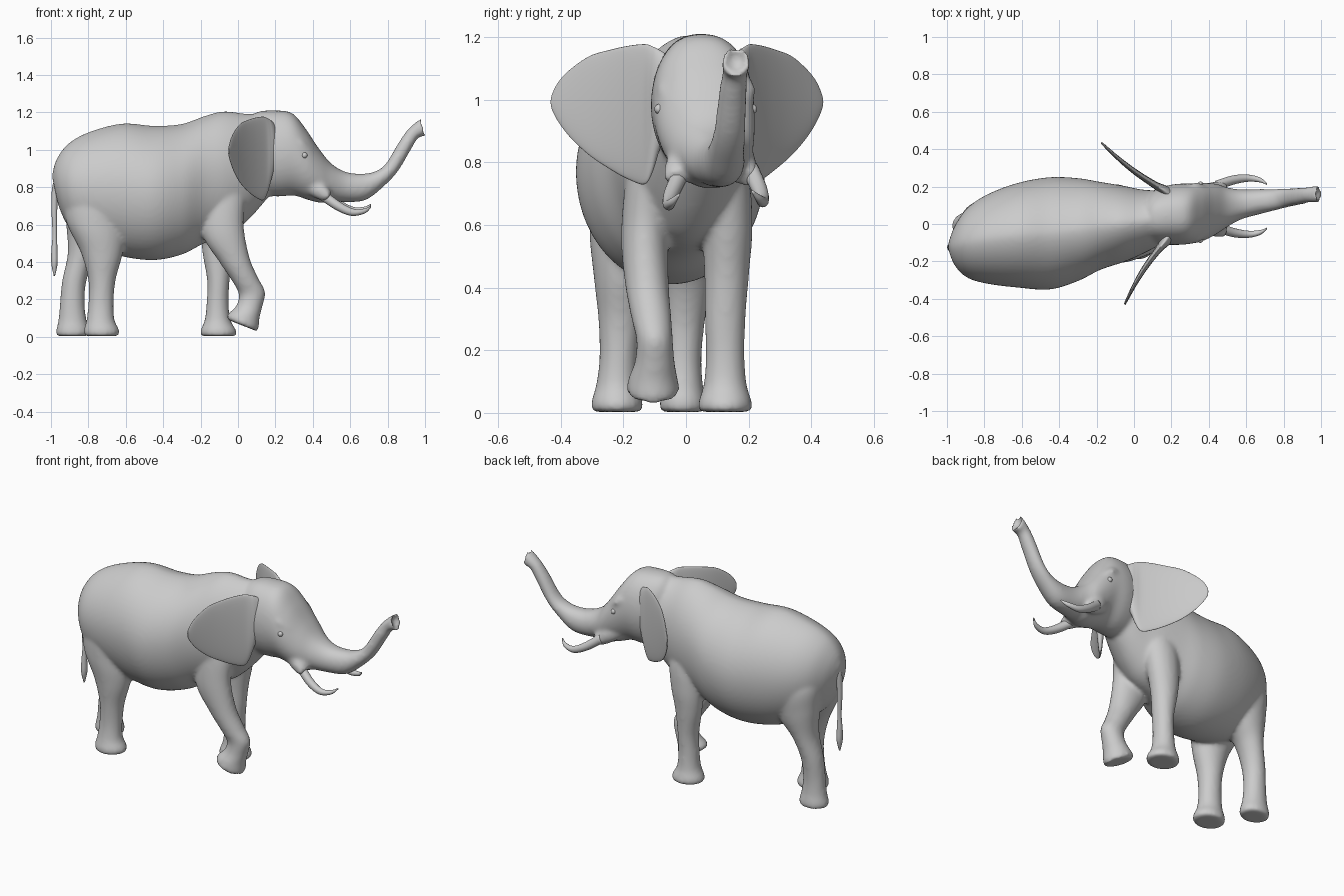
import bpy, bmesh, math
from mathutils import Vector


def catmull(rows, steps=7):
    """Smoothly interpolate a list of number tuples."""
    out = []
    for i in range(len(rows) - 1):
        p0, p1, p2 = rows[max(i - 1, 0)], rows[i], rows[i + 1]
        p3 = rows[min(i + 2, len(rows) - 1)]
        for k in range(steps):
            t = k / steps
            out.append(tuple(
                0.5 * (2 * b + (c - a) * t + (2 * a - 5 * b + 4 * c - d) * t * t
                       + (3 * b - a - 3 * c + d) * t ** 3)
                for a, b, c, d in zip(p0, p1, p2, p3)))
    out.append(tuple(rows[-1]))
    return out


def loft(bm, rings, sides=48, top=1):
    """Skin closed ovals (centre, half axis, half axis); top > 1 makes a ridge, < 1 flattens."""
    loops = []
    for c, a, b in rings:
        loop = []
        for i in range(sides):
            t = 2 * math.pi * i / sides
            s = math.sin(t)
            if math.cos(t) > 0:
                s = math.copysign(abs(s) ** top, s)
            loop.append(bm.verts.new(c + a * math.cos(t) + b * s))
        loops.append(loop)
    for l, m in zip(loops, loops[1:]):
        for i in range(sides):
            j = (i + 1) % sides
            bm.faces.new((l[i], l[j], m[j], m[i]))
    bm.faces.new(loops[0])
    bm.faces.new(loops[-1])


def profile_loft(bm, rows, sides=48, top=1):
    """Rows: side-view edge (x, z), opposite edge (x, z), centre y, half width."""
    rings = []
    for x0, z0, x1, z1, y, w in catmull(rows):
        p, q = Vector((x0, y, z0)), Vector((x1, y, z1))
        rings.append(((p + q) / 2, (p - q) / 2, Vector((0, w, 0))))
    loft(bm, rings, sides, top)


def finish(bm, name):
    bmesh.ops.recalc_face_normals(bm, faces=bm.faces)
    for f in bm.faces:
        f.smooth = True
    me = bpy.data.meshes.new(name)
    bm.to_mesh(me)
    bm.free()
    ob = bpy.data.objects.new(name, me)
    bpy.context.collection.objects.link(ob)
    return ob


# torso, from rump to neck
torso = [
    (-.995, .86, -.96, .70, -.12, .045), (-.972, .945, -.92, .61, -.115, .12),
    (-.91, 1.03, -.86, .54, -.10, .19), (-.80, 1.093, -.76, .48, -.08, .24),
    (-.62, 1.14, -.62, .43, -.06, .28), (-.45, 1.128, -.45, .41, -.05, .30),
    (-.30, 1.138, -.30, .44, -.03, .275), (-.18, 1.18, -.18, .50, -.01, .235),
    (-.08, 1.205, -.04, .55, 0, .205), (.02, 1.195, .05, .62, .01, .175),
    (.12, 1.18, .14, .72, .03, .145), (.2, 1.1, .2, .8, .04, .1)]

# head running out into the raised trunk, with a hollow flared tip
head = [
    (.04, 1.14, .10, .82, .035, .10), (.10, 1.20, .14, .76, .04, .145),
    (.20, 1.21, .22, .75, .05, .162), (.29, 1.195, .30, .755, .055, .162),
    (.36, 1.115, .38, .73, .065, .155), (.43, 1.01, .45, .715, .08, .135),
    (.50, .925, .50, .725, .09, .105), (.58, .88, .57, .72, .105, .08),
    (.67, .872, .68, .73, .12, .067), (.735, .885, .775, .80, .13, .057),
    (.79, .925, .855, .885, .14, .05), (.86, 1.04, .93, 1.01, .15, .045),
    (.91, 1.11, .965, 1.065, .157, .041), (.98, 1.17, 1.005, 1.075, .16, .045),
    (.96, 1.14, .972, 1.10, .16, .018)]

# four legs, top to sole
rear_near = [
    (-.66, .90, -.88, .92, -.14, .07), (-.60, .73, -.93, .78, -.17, .125),
    (-.60, .55, -.92, .62, -.19, .118), (-.62, .43, -.84, .45, -.205, .09),
    (-.655, .30, -.80, .30, -.21, .07), (-.665, .18, -.80, .18, -.215, .061),
    (-.66, .09, -.81, .09, -.22, .067), (-.635, .035, -.825, .035, -.22, .082),
    (-.64, .003, -.82, .003, -.22, .08)]
rear_far = [
    (-.68, .90, -.88, .92, -.04, .06), (-.62, .73, -.93, .78, .0, .125),
    (-.66, .55, -.92, .62, .01, .112), (-.76, .43, -.91, .45, .005, .085),
    (-.81, .30, -.94, .30, -.005, .067), (-.82, .18, -.952, .18, -.01, .06),
    (-.81, .09, -.96, .09, -.01, .064), (-.795, .035, -.972, .035, -.01, .074),
    (-.80, .003, -.97, .003, -.01, .073)]
front_far = [
    (.0, .90, -.16, .90, .08, .06), (.02, .75, -.20, .75, .11, .09),
    (.0, .60, -.20, .58, .13, .082), (-.03, .45, -.19, .45, .13, .072),
    (-.045, .30, -.165, .30, .125, .065), (-.05, .18, -.168, .18, .125, .062),
    (-.04, .09, -.178, .09, .125, .069), (-.01, .035, -.20, .035, .125, .085),
    (-.01, .003, -.198, .003, .125, .084)]
front_raised = [
    (.0, .92, -.15, .92, -.07, .06), (.04, .78, -.20, .78, -.10, .085),
    (.03, .60, -.19, .55, -.13, .077), (.06, .43, -.10, .40, -.125, .07),
    (.105, .32, -.02, .28, -.11, .064), (.145, .24, .005, .22, -.10, .058),
    (.13, .16, -.01, .165, -.10, .064), (.115, .10, -.045, .13, -.105, .077),
    (.11, .045, -.06, .11, -.105, .084), (.10, .03, -.052, .09, -.105, .078)]

bm = bmesh.new()
profile_loft(bm, torso, 64, 1.2)
profile_loft(bm, head, 48, .85)
for rows in (rear_near, rear_far, front_far, front_raised):
    profile_loft(bm, rows)

# tusk sockets and brow bulges on both sides of the head
MID = .08
for s in (-1, 1):
    profile_loft(bm, [(.34, .90, .32, .80, MID + s * .07, .03),
                      (.41, .86, .38, .76, MID + s * .095, .042),
                      (.47, .81, .44, .73, MID + s * .108, .042),
                      (.50, .77, .475, .725, MID + s * .115, .032)], 24)
    profile_loft(bm, [(.28, 1.08, .28, 1.03, MID - .015 + s * .12, .02),
                      (.34, 1.06, .33, 1.0, MID - .015 + s * .123, .034),
                      (.40, 1.00, .38, .95, MID - .01 + s * .112, .02)], 24)

# blend everything into one continuous skin
body = finish(bm, "body_skin")
rm = body.modifiers.new("Blend", 'REMESH')
rm.mode = 'VOXEL'
rm.voxel_size = .011
rm.use_smooth_shade = True
sm = body.modifiers.new("Soften", 'SMOOTH')
sm.factor = .5
sm.iterations = 9

# ears: columns of (distance out, lower z, upper z, half thickness), hinge to outer edge
ear_cols = [(-.2, .93, 1.12, .03), (-.05, .86, 1.155, .032), (.04, .77, 1.17, .026),
            (.12, .73, 1.177, .02), (.28, .745, 1.172, .017), (.45, .775, 1.16, .015),
            (.65, .82, 1.14, .012), (.82, .875, 1.10, .009), (.93, .925, 1.06, .007),
            (.99, .965, 1.02, .005), (1, .985, 1.0, .004)]
for s, name, hinge, outer in ((-1, "near_ear", (.165, -.095, 0), (-.05, -.43, 0)),
                              (1, "far_ear", (.16, .18, 0), (-.175, .435, 0))):
    hinge = Vector(hinge)
    d = Vector(outer) - hinge
    n = Vector((d.y * s, -d.x * s, 0)).normalized()     # towards the face
    bm = bmesh.new()
    rings = []
    for u, lo, hi, t in catmull(ear_cols):
        bow = -.015 * math.sin(math.pi * min(max(u, 0), 1))
        c = hinge + d * u + n * bow + Vector((0, 0, (lo + hi) / 2))
        rings.append((c, Vector((0, 0, (hi - lo) / 2)), n * t))
    loft(bm, rings)
    finish(bm, name)

# tusks and eyes, mirrored about the turned head
for s, name in ((-1, "near"), (1, "far")):
    m, dz = .095, .005 + .005 * s
    bm = bmesh.new()
    profile_loft(bm, [(.45, .795 + dz, .43, .74 + dz, m + s * .11, .028),
                      (.54, .725 + dz, .52, .68 + dz, m + s * .14, .025),
                      (.615, .685 + dz, .605, .647 + dz, m + s * .15, .019),
                      (.672, .685 + dz, .678, .66 + dz, m + s * .14, .013),
                      (.71, .70 + dz, .712, .692 + dz, m + s * .118, .004)], 16)
    finish(bm, name + "_tusk")
    bpy.ops.mesh.primitive_uv_sphere_add(segments=16, ring_count=10, radius=.016,
                                         location=(.355, .063 + s * .148, .97))
    bpy.context.object.name = name + "_eye"
    bpy.ops.object.shade_smooth()

# tail with a tuft
bm = bmesh.new()
profile_loft(bm, [(-.93, .87, -.93, .80, -.12, .03), (-.985, .83, -.955, .79, -.122, .025),
                  (-.998, .72, -.965, .72, -.125, .018), (-.992, .55, -.968, .55, -.125, .013),
                  (-.998, .46, -.965, .46, -.125, .018), (-.998, .39, -.965, .39, -.125, .02),
                  (-.985, .325, -.978, .325, -.125, .005)], 16)
finish(bm, "tail")
